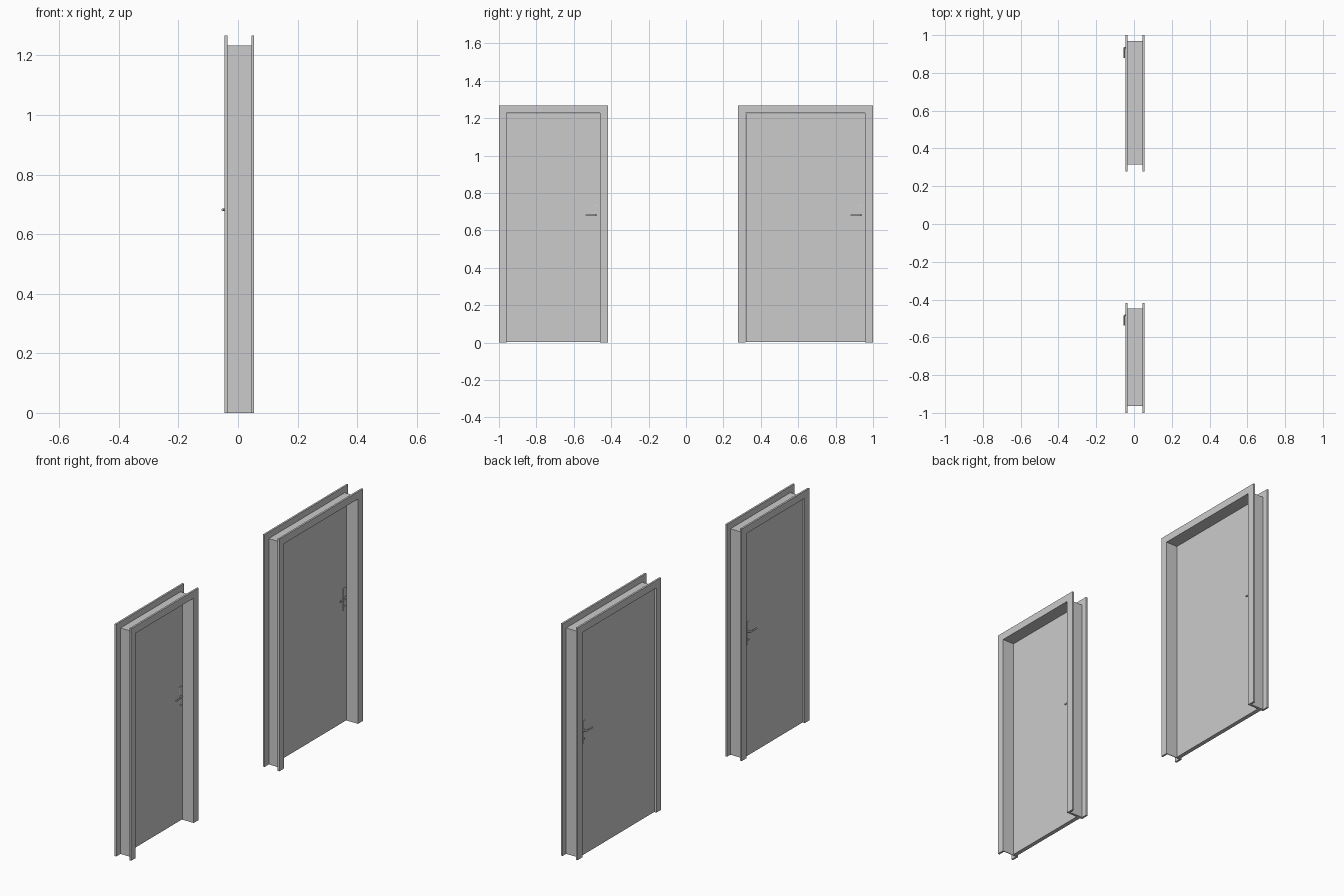
import bpy, bmesh, math

if "Cube" in bpy.data.objects:
    bpy.data.objects.remove(bpy.data.objects["Cube"])

H = 1.267                      # overall height
X0, X1, T = -0.0445, 0.0545, 0.010   # frame depth range, casing thickness
LEAF0, LEAF1 = -0.035, -0.013        # leaf faces
OPEN_L, OPEN_R, OPEN_T = 0.040, 0.043, 0.040   # casing widths
JAMB_L, JAMB_R, JAMB_T = 0.036, 0.030, 0.034   # jamb set-back from casing edge


def finish(name, bm):
    bmesh.ops.recalc_face_normals(bm, faces=bm.faces)
    me = bpy.data.meshes.new(name)
    bm.to_mesh(me)
    bm.free()
    ob = bpy.data.objects.new(name, me)
    bpy.context.collection.objects.link(ob)
    return ob


def box(name, lo, hi, bevel=0):
    bm = bmesh.new()
    bmesh.ops.create_cube(bm, size=1)
    for v in bm.verts:
        v.co = [(lo[i] + hi[i]) / 2 + v.co[i] * (hi[i] - lo[i]) for i in range(3)]
    ob = finish(name, bm)
    if bevel:
        m = ob.modifiers.new("bevel", 'BEVEL')
        m.width, m.segments = bevel, 2
    return ob


def portal(name, xa, xb, outer, inner):
    """Upside-down U outline (y0, y1, top) extruded along x."""
    a0, a1, at = outer
    b0, b1, bt = inner
    pts = [(a0, 0), (a0, at), (a1, at), (a1, 0), (b1, 0), (b1, bt), (b0, bt), (b0, 0)]
    bm = bmesh.new()
    front = [bm.verts.new((xa, y, z)) for y, z in pts]
    back = [bm.verts.new((xb, y, z)) for y, z in pts]
    # three quads per side: left leg, head, right leg
    for i, j, k, l in ((0, 1, 6, 7), (1, 2, 5, 6), (2, 3, 4, 5)):
        for vs in (front, back):
            bm.faces.new([vs[i], vs[j], vs[k], vs[l]])
    for i in range(8):
        j = (i + 1) % 8
        bm.faces.new([front[i], front[j], back[j], back[i]])
    return finish(name, bm)


def tube(name, pts, radius):
    cu = bpy.data.curves.new(name, 'CURVE')
    cu.dimensions = '3D'
    cu.bevel_depth, cu.bevel_resolution, cu.use_fill_caps = radius, 3, True
    sp = cu.splines.new('POLY')
    sp.points.add(len(pts) - 1)
    for p, co in zip(sp.points, pts):
        p.co = (*co, 1)
    ob = bpy.data.objects.new(name, cu)
    bpy.context.collection.objects.link(ob)
    bpy.ops.object.select_all(action='DESELECT')
    ob.select_set(True)
    bpy.context.view_layer.objects.active = ob
    bpy.ops.object.convert(target='MESH')
    bpy.ops.object.shade_smooth_by_angle(angle=math.radians(40))


def handle(tag, face, side, y, z=0.682):
    # back plate, bent lever and lock cylinder on one leaf face
    xs = sorted((face, face + side * 0.003))
    box(tag + "_plate", (xs[0], y - 0.010, z - 0.072), (xs[1], y + 0.010, z + 0.053), 0.001)
    tube(tag + "_rose", [(face, y, z), (face + side * 0.007, y, z)], 0.007)
    d = 0.0165
    bend = [(face + side * (d - 0.005 + 0.005 * math.sin(a)), y - 0.005 + 0.005 * math.cos(a), z)
            for a in (i * math.pi / 8 for i in range(5))]
    tube(tag + "_lever", [(face, y, z)] + bend + [(face + side * d, y - 0.054, z)], 0.004)
    tube(tag + "_lock", [(face, y, z - 0.045), (face + side * 0.006, y, z - 0.045)], 0.005)


def door(tag, y0, y1):
    outer = (y0, y1, H)
    opening = (y0 + OPEN_L, y1 - OPEN_R, H - OPEN_T)
    jamb = (y0 + JAMB_L, y1 - JAMB_R, H - JAMB_T)
    # frame: two casings joined by a set-back jamb
    portal(tag + "_casing_left", X0, X0 + T, outer, opening)
    portal(tag + "_casing_right", X1 - T, X1, outer, opening)
    portal(tag + "_jamb", X0 + T, X1 - T, jamb, opening)
    # leaf
    g = 0.001
    box(tag + "_leaf", (LEAF0, opening[0] + g, 0.003), (LEAF1, opening[1] - g, opening[2] - g))
    # handles on both faces
    for name, face, side in (("_handle_left", LEAF0, -1), ("_handle_right", LEAF1, 1)):
        handle(tag + name, face, side, y1 - 0.066)


door("narrow_door", -1.0, -0.417)
door("wide_door", 0.279, 1.0)
